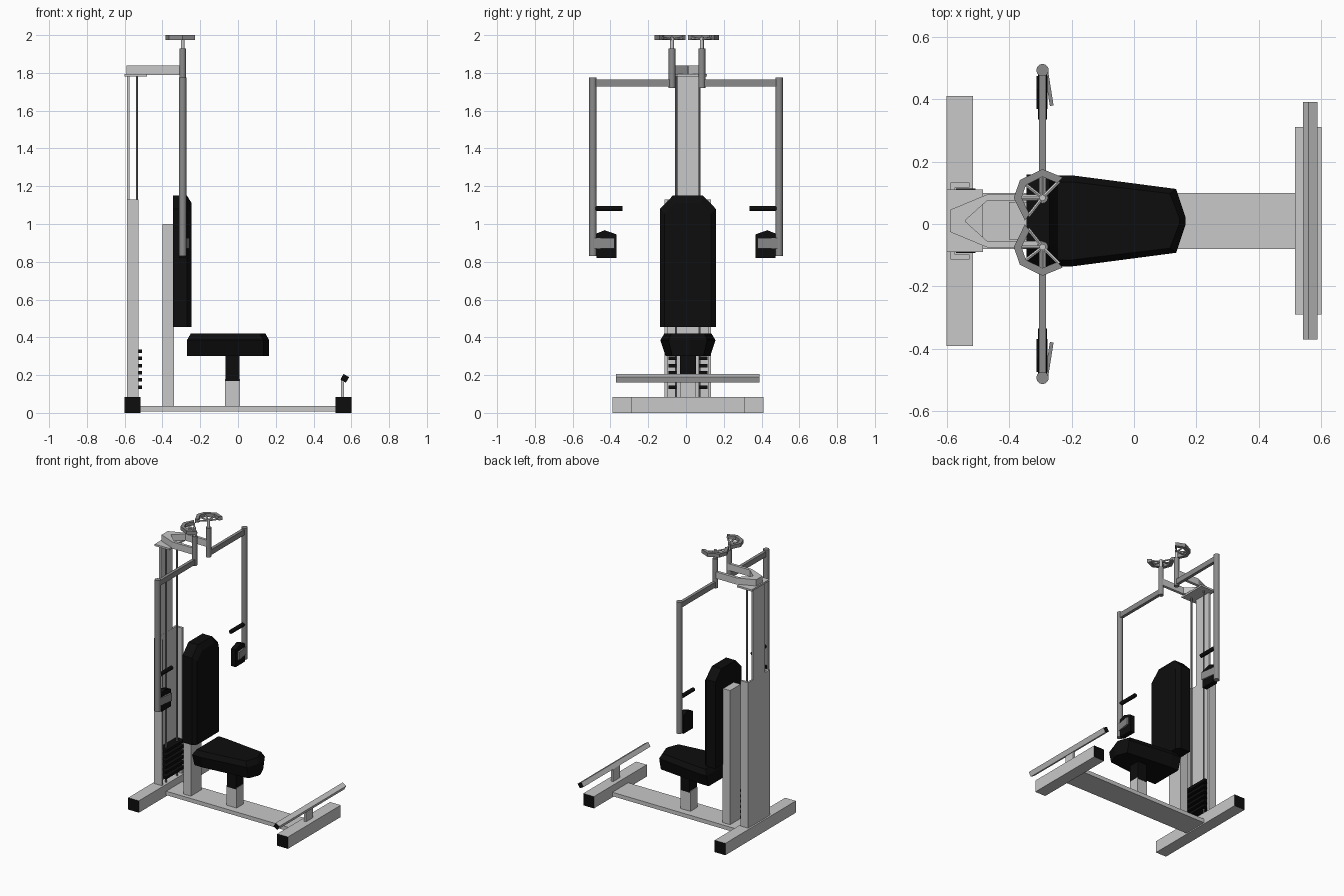
import bpy, bmesh, math
from mathutils import Vector, Matrix

if "Cube" in bpy.data.objects:
    bpy.data.objects.remove(bpy.data.objects["Cube"], do_unlink=True)


def material(name, value):
    m = bpy.data.materials.new(name)
    m.use_nodes = True
    col = (value, value, value, 1)
    m.diffuse_color = col
    bsdf = next(n for n in m.node_tree.nodes if n.type == 'BSDF_PRINCIPLED')
    bsdf.inputs["Base Color"].default_value = col
    bsdf.inputs["Roughness"].default_value = 0.6
    return m


LIGHT = material("light grey paint", 0.58)
GREY = material("mid grey metal", 0.26)
BLACK = material("black padding", 0.004)
MID = 0.01  # centre line of the frame


def finish(name, bm, mat, caps=None):
    bmesh.ops.recalc_face_normals(bm, faces=bm.faces)
    me = bpy.data.meshes.new(name)
    me.materials.append(mat)
    if caps:  # end faces along y take the cap colour
        me.materials.append(caps)
        for f in bm.faces:
            f.material_index = int(abs(f.normal.y) > 0.9)
    bm.to_mesh(me)
    bm.free()
    ob = bpy.data.objects.new(name, me)
    bpy.context.collection.objects.link(ob)
    return ob


def box(name, x, y, z, mat, caps=None, turn=None):
    """Box from (min, max) ranges, optionally turned about its centre."""
    bm = bmesh.new()
    bmesh.ops.create_cube(bm, size=1)
    size = Vector((x[1] - x[0], y[1] - y[0], z[1] - z[0]))
    mid = Vector((sum(x), sum(y), sum(z))) / 2
    bmesh.ops.scale(bm, vec=size, verts=bm.verts)
    ob = finish(name, bm, mat, caps)
    ob.data.transform(Matrix.Translation(mid) @ (turn or Matrix()))
    return ob


def centred(half):
    return (MID - half, MID + half)


def rod(name, a, b, r, mat, sides=12):
    a, b = Vector(a), Vector(b)
    bm = bmesh.new()
    bmesh.ops.create_cone(bm, cap_ends=True, segments=sides, radius1=r,
                          radius2=r, depth=(b - a).length)
    turn = (b - a).to_track_quat('Z', 'Y').to_matrix().to_4x4()
    bm.transform(Matrix.Translation((a + b) / 2) @ turn)
    ob = finish(name, bm, mat)
    if sides > 8:
        for o in bpy.context.selected_objects:
            o.select_set(False)
        ob.select_set(True)
        bpy.context.view_layer.objects.active = ob
        bpy.ops.object.shade_smooth_by_angle(angle=math.radians(40))
    return ob


def loft(name, rings, mat):
    """Skin between matching rings of points and close both ends."""
    bm = bmesh.new()
    loops = [[bm.verts.new(p) for p in ring] for ring in rings]
    n = len(loops[0])
    for a, b in zip(loops, loops[1:]):
        for i in range(n):
            j = (i + 1) % n
            bm.faces.new((a[i], a[j], b[j], b[i]))
    bm.faces.new(loops[0])
    bm.faces.new(loops[-1])
    return finish(name, bm, mat)


def prism(name, outline, z0, z1, mat):
    return loft(name, [[(x, y, z) for x, y in outline] for z in (z0, z1)], mat)


def mirrored(half):
    """Complete an outline of (x, half width) points across the centre line."""
    return ([(x, MID + h) for x, h in half]
            + [(x, MID - h) for x, h in reversed(half)])


# Base frame
box("rear_foot", (-0.6, -0.515), centred(0.4), (0, 0.085), LIGHT, BLACK)
box("front_foot", (0.515, 0.6), centred(0.3), (0, 0.085), LIGHT, BLACK)
box("base_rail", (-0.52, 0.52), centred(0.09), (0.008, 0.036), LIGHT)
box("footrest_post", (0.545, 0.562), centred(0.04), (0.08, 0.18), LIGHT)
box("footrest_bar", (0.548, 0.582), centred(0.38), (0.166, 0.2), LIGHT, BLACK,
    Matrix.Rotation(math.radians(30), 4, 'Y'))

# Weight tower
prism("tower_shroud", mirrored([(-0.587, 0.123), (-0.527, 0.123),
                                (-0.527, 0.107), (-0.574, 0.107)]),
      0.08, 1.13, LIGHT)
box("tower_back_plate", (-0.588, -0.575), centred(0.066), (0.08, 1.79), LIGHT)
box("tower_top_plate", (-0.6, -0.483), centred(0.1), (1.78, 1.793), LIGHT)
for s in (-1, 1):
    rod("guide_rod", (-0.535, MID + s * 0.062, 0.08),
        (-0.535, MID + s * 0.062, 1.785), 0.006, GREY, 8)
for i in range(6):
    z = 0.127 + i * 0.038
    box("weight_plate", (-0.57, -0.507), centred(0.103), (z, z + 0.019), BLACK)

# Overhead yoke
prism("overhead_yoke", mirrored([(-0.59, 0.035), (-0.47, 0.085),
                                 (-0.29, 0.085), (-0.29, 0.065),
                                 (-0.47, 0.065), (-0.54, 0.002)]),
      1.79, 1.838, LIGHT)

# Seat and backrest
box("back_post", (-0.4, -0.34), centred(0.06), (0.03, 1.0), LIGHT)
box("seat_post", (-0.07, 0.01), centred(0.04), (0.03, 0.18), LIGHT)
box("seat_sleeve", (-0.065, 0.008), centred(0.042), (0.17, 0.31), BLACK)


def seat_ring(z, width, inset):
    half = [(-0.27 + inset, width), (-0.2, width),
            (0.135 - inset, width * 0.7), (0.165 - inset, width * 0.08)]
    return [(x, y, z) for x, y in mirrored(half)]


loft("seat", [seat_ring(0.3, 0.118, 0), seat_ring(0.385, 0.146, 0),
              seat_ring(0.42, 0.125, 0.02)], BLACK)


def back_ring(x, inset):
    half = [(0.455, 0.148 - inset), (1.08 - inset, 0.148 - inset),
            (1.15 - inset * 1.6, 0.08 - inset / 2)]
    return [(x, y, z) for z, y in mirrored(half)]


loft("backrest", [back_ring(-0.345, 0), back_ring(-0.27, 0),
                  back_ring(-0.245, 0.025)], BLACK)

# Swing arms, hand grips and overhead half wheels, one set per side
AX = -0.293
for s, side in ((-1, "right"), (1, "left")):
    hub = 0.005 + s * 0.079
    arm = s * 0.493

    def span(a, b):
        return tuple(sorted((s * a, s * b)))

    rod(side + "_pivot_post", (AX, hub, 1.72), (AX, hub, 1.93), 0.018, GREY)
    rod(side + "_wheel_stem", (AX, hub, 1.92), (AX, hub, 1.99), 0.01, LIGHT)
    box(side + "_cross_arm", (AX - 0.011, AX + 0.011), span(0.08, 0.49),
        (1.728, 1.766), GREY)
    rod(side + "_hanging_arm", (AX, arm, 0.83), (AX, arm, 1.775), 0.02, GREY)

    # Hand grip, elbow pad and its bracket
    rod(side + "_grip", (AX, s * 0.335, 1.082), (AX, s * 0.48, 1.082),
        0.014, BLACK)
    pad = [(0.368, 0.82), (0.474, 0.82), (0.474, 0.95), (0.43, 0.967),
           (0.368, 0.945)]
    loft(side + "_elbow_pad", [[(x, s * y, z) for y, z in pad]
                               for x in (-0.312, -0.277)], BLACK)
    box(side + "_pad_bracket", (-0.279, -0.267), span(0.378, 0.5),
        (0.87, 0.925), GREY, None,
        Matrix.Rotation(math.radians(s * 9), 4, 'Z'))

    # Faceted half wheel with a hollow centre
    angles = [math.radians(a) for a in (45, 90, 142, 180, 232)]

    def at(r, a):
        return (AX + r * math.cos(a), hub + s * r * math.sin(a))

    rim = [at(0.092, a) for a in angles] + [at(0.067, a) for a in angles[::-1]]
    prism(side + "_wheel_rim", rim, 1.974, 2.0, GREY)
    for a in angles:
        rod(side + "_wheel_spoke", (AX, hub, 1.978), (*at(0.075, a), 1.985),
            0.006, LIGHT, 6)
